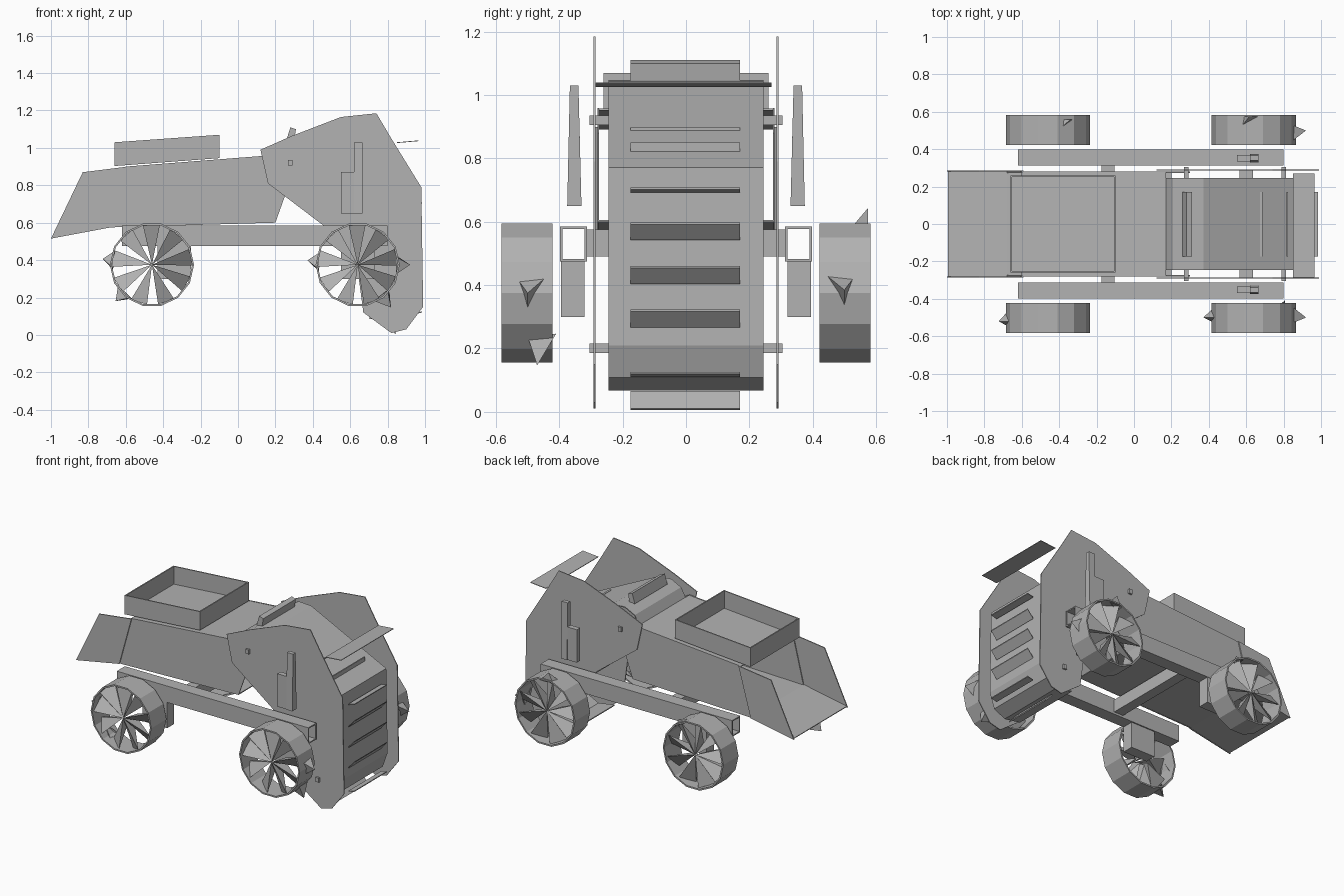
import bpy, bmesh
from math import sin, cos, pi, radians

cube = bpy.data.objects.get("Cube")
if cube:
    bpy.data.objects.remove(cube, do_unlink=True)

grey = bpy.data.materials.new("plain_grey")
grey.use_nodes = True
COLOUR = (0.45, 0.45, 0.45, 1)
grey.diffuse_color = COLOUR
grey.node_tree.nodes["Principled BSDF"].inputs["Base Color"].default_value = COLOUR


def finish(name, bm):
    bmesh.ops.recalc_face_normals(bm, faces=bm.faces)
    mesh = bpy.data.meshes.new(name)
    bm.to_mesh(mesh)
    bm.free()
    mesh.materials.append(grey)
    ob = bpy.data.objects.new(name, mesh)
    bpy.context.collection.objects.link(ob)
    return ob


def prism(name, profile, y0, y1):
    """Solid slab: an x-z outline extruded from y0 to y1."""
    bm = bmesh.new()
    face = bm.faces.new([bm.verts.new((x, y0, z)) for x, z in profile])
    new = bmesh.ops.extrude_face_region(bm, geom=[face])["geom"]
    bmesh.ops.translate(bm, vec=(0, y1 - y0, 0),
                        verts=[v for v in new if isinstance(v, bmesh.types.BMVert)])
    return finish(name, bm)


def box(name, x0, x1, y0, y1, z0, z1):
    return prism(name, [(x0, z0), (x1, z0), (x1, z1), (x0, z1)], y0, y1)


def sheet(name, path, half):
    """Thin folded sheet: an open x-z path spanning y = -half to half."""
    bm = bmesh.new()
    rows = [[bm.verts.new((x, s * half, z)) for s in (-1, 1)] for x, z in path]
    for a, b in zip(rows, rows[1:]):
        bm.faces.new((a[0], b[0], b[1], a[1]))
    ob = finish(name, bm)
    mod = ob.modifiers.new("thickness", "SOLIDIFY")
    mod.thickness = 0.006
    mod.offset = 0
    return ob


# Rear bed: covered body open to the scoop behind it
sheet("bed_top", [(-.6, .895), (.17, .955)], .276)
sheet("bed_floor", [(.2, .603), (-.68, .58), (-.995, .52)], .28)
bed_side = [(-.6, .9), (.17, .96), (.3, .88), (.2, .6), (-.68, .575)]
tail_side = [(-.83, .87), (-.59, .9), (-.68, .575), (-1, .515)]

# Cab cheek plates
cheek = [(.12, .99), (.29, 1.065), (.55, 1.165), (.74, 1.185), (.82, 1.05), (.98, .79),
         (.99, .15), (.9, .03), (.82, .01), (.67, .12), (.63, .42), (.45, .59), (.16, .81)]

for side, s in (("right", -1), ("left", 1)):
    prism(side + "_bed_panel", bed_side, s * .274, s * .28)
    prism(side + "_tail_panel", tail_side, s * .28, s * .287)
    prism(side + "_cheek_plate", cheek, s * .286, s * .292)

    # Hollow chassis rail, open at both ends
    x0, x1 = -.62, .8
    box(side + "_rail_top", x0, x1, s * .315, s * .395, .577, .585)
    box(side + "_rail_bottom", x0, x1, s * .315, s * .395, .475, .483)
    box(side + "_rail_inner", x0, x1, s * .312, s * .32, .475, .585)
    box(side + "_rail_outer", x0, x1, s * .39, s * .398, .475, .585)

    # Axle brackets hanging below the rail
    for end, cx in (("rear", -.34), ("front", .64)):
        box(f"{side}_{end}_bracket", cx - .09, cx + .09, s * .32, s * .395, .3, .475)

    # Tapered side fin with its lower step
    fin = prism(side + "_fin", [(.62, .65), (.665, .65), (.665, 1.03), (.62, 1.03)],
                s * .33, s * .375)
    for v in fin.data.vertices:
        if v.co.z > .9:
            v.co.y = s * .354 + (v.co.y - s * .354) * .6
    prism(side + "_fin_step", [(.55, .65), (.62, .65), (.62, .87), (.55, .87)],
          s * .335, s * .37)

    # Pins joining the cheek plate to the cab
    for i, (px, pz) in enumerate([(.28, .92), (.8, .2)]):
        box(f"{side}_pin_{i}", px - .012, px + .012, s * .24, s * .305, pz - .015, pz + .015)

# Cross beams between the rails
for i, (cx, half) in enumerate([(-.14, .315), (.6, .29)]):
    box(f"cross_beam_{i}", cx - .035, cx + .035, -half, half, .49, .575)

# Open tray standing on the bed
tray = [(-.66, .903), (-.1, .945), (-.1, 1.07), (-.66, 1.03)]
for side, s in (("right", -1), ("left", 1)):
    prism("tray_wall_" + side, tray, s * .252, s * .26)
prism("tray_wall_rear", [(-.66, .903), (-.652, .903), (-.652, 1.03), (-.66, 1.03)], -.26, .26)
prism("tray_wall_front", [(-.108, .945), (-.1, .945), (-.1, 1.07), (-.108, 1.07)], -.26, .26)
sheet("tray_floor", [(-.655, .908), (-.105, .95)], .255)

# Cab shell: rounded rear roll, sloping hood, upright grille, curled lower edge
sheet("cab_shell", [(.165, .84), (.175, .95), (.21, 1.01), (.28, 1.045), (.37, 1.04),
                    (.925, .77), (.935, .21), (.9, .11), (.82, .07), (.7, .09)], .245)

# Tilted grille louvers
for i, z in enumerate((.7, .57, .432, .295, .118)):
    rise = .028 if .2 < z < .6 else .008
    prism(f"grille_louver_{i}", [(.942, z - rise), (.985, z + rise - .006),
                                 (.985, z + rise), (.942, z - rise + .006)], -.175, .17)
prism("bottom_lip", [(.79, .06), (.84, .005), (.846, .01), (.796, .065)], -.175, .17)

# Ribs across the roll and hood
prism("roll_rib", [(.26, 1.045), (.3, 1.04), (.31, 1.1), (.28, 1.11)], -.175, .17)
box("hood_rib", .675, .688, -.175, .17, .87, .897)
box("hood_front_rib", .815, .823, -.175, .17, .81, .85)

# Thin visor ahead of the cab
prism("visor", [(.85, 1.026), (.965, 1.036), (.965, 1.04), (.85, 1.03)], -.285, .27)

SEG, RADIUS, SPOKES = 14, .225, 9


def wheel(name, cx, s, spikes):
    """Thin hoop with twisted triangular spokes and stray points on the tread."""
    bm = bmesh.new()
    cz, inner, outer = .375, s * .422, s * .582

    def at(angle, r, y):
        return bm.verts.new((cx + r * cos(angle), y, cz + r * sin(angle)))

    # Hoop
    loops = [[at(2 * pi * i / SEG, r, y) for i in range(SEG)]
             for r, y in ((RADIUS, inner), (RADIUS, outer),
                          (RADIUS - .01, outer), (RADIUS - .01, inner))]
    for a, b in zip(loops, loops[1:] + loops[:1]):
        for i in range(SEG):
            j = (i + 1) % SEG
            bm.faces.new((a[i], a[j], b[j], b[i]))
    # Spokes, each a slim four-sided wedge widening toward the hoop
    for k in range(SPOKES):
        a = 2 * pi * k / SPOKES + .2
        tip = at(a, 0, s * .56)
        back = at(a, .05, s * .47)
        lead = at(a + .2, RADIUS - .01, s * .565)
        trail = at(a - .22, RADIUS - .01, s * .5)
        for tri in ((tip, lead, trail), (tip, back, lead),
                    (tip, trail, back), (back, trail, lead)):
            bm.faces.new(tri)
    # Tread points
    for deg, reach, y in spikes:
        a = radians(deg)
        point = at(a, reach, s * y)
        base = [at(a - .25, .21, s * y), at(a + .25, .21, s * (y - .06)),
                at(a + .2, .21, s * (y + .03 if y < .55 else y))]
        for i in range(3):
            bm.faces.new((point, base[i], base[(i + 1) % 3]))
    finish(name, bm)


wheel("right_rear_wheel", -.46, -1, [(173, .265, .52), (225, .275, .5)])
wheel("left_rear_wheel", -.46, 1, [(60, .24, .56)])
wheel("right_front_wheel", .64, -1, [(175, .27, .5), (0, .28, .5), (308, .29, .47)])
wheel("left_front_wheel", .64, 1, [(2, .28, .5), (95, .27, .575)])
